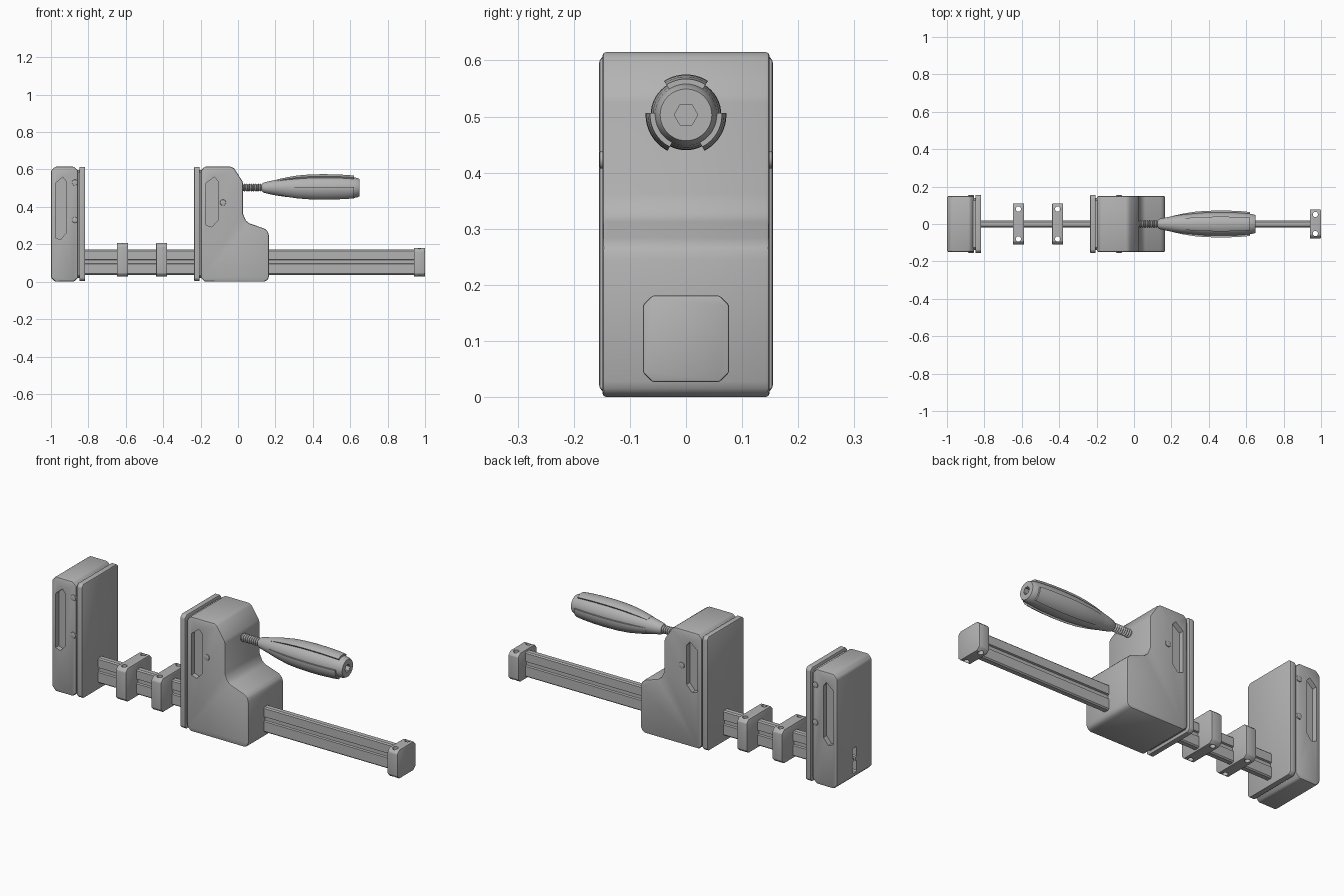
import bpy
import bmesh
from math import sin, cos, pi, radians

if "Cube" in bpy.data.objects:
    bpy.data.objects.remove(bpy.data.objects["Cube"], do_unlink=True)

grey = bpy.data.materials.new("plain grey")
grey.use_nodes = True
tone = (0.45, 0.45, 0.45, 1)
grey.diffuse_color = tone
grey.node_tree.nodes["Principled BSDF"].inputs["Base Color"].default_value = tone


def loft(name, loops):
    """Closed solid through a row of matching vertex loops."""
    bm = bmesh.new()
    rings = [[bm.verts.new(p) for p in loop] for loop in loops]
    count = len(rings[0])
    for a, b in zip(rings, rings[1:]):
        for i in range(count):
            j = (i + 1) % count
            bm.faces.new((a[i], a[j], b[j], b[i]))
    bm.faces.new(rings[0])
    bm.faces.new(rings[-1])
    bmesh.ops.recalc_face_normals(bm, faces=bm.faces)
    mesh = bpy.data.meshes.new(name)
    bm.to_mesh(mesh)
    bm.free()
    mesh.materials.append(grey)
    ob = bpy.data.objects.new(name, mesh)
    bpy.context.collection.objects.link(ob)
    return ob


def prism(name, pts, axis, start, end):
    """Extrude an outline along x, y or z."""
    def place(u, v, d):
        return {"x": (d, u, v), "y": (u, d, v), "z": (u, v, d)}[axis]
    return loft(name, [[place(u, v, d) for u, v in pts] for d in (start, end)])


def circle(u, v, r, n=24):
    return [(u + r * cos(2 * pi * i / n), v + r * sin(2 * pi * i / n)) for i in range(n)]


def chamfered(u0, u1, v0, v1, c):
    return [(u0 + c, v0), (u1 - c, v0), (u1, v0 + c), (u1, v1 - c),
            (u1 - c, v1), (u0 + c, v1), (u0, v1 - c), (u0, v0 + c)]


def select(ob):
    bpy.ops.object.select_all(action="DESELECT")
    ob.select_set(True)
    bpy.context.view_layer.objects.active = ob


def finish(ob, bevel=0, cutters=(), angle=30):
    """Round the edges, cut the openings and shade."""
    select(ob)
    if bevel:
        mod = ob.modifiers.new("edges", "BEVEL")
        mod.width, mod.segments, mod.limit_method = bevel, 2, "ANGLE"
        bpy.ops.object.modifier_apply(modifier=mod.name)
    for cutter in cutters:
        mod = ob.modifiers.new("cut", "BOOLEAN")
        mod.operation, mod.solver, mod.object = "DIFFERENCE", "EXACT", cutter
        bpy.ops.object.modifier_apply(modifier=mod.name)
        bpy.data.objects.remove(cutter, do_unlink=True)
    bpy.ops.object.shade_smooth_by_angle(angle=radians(angle))


# Grooved bar
half, waist = 0.018, 0.009
right_side = [(half - 0.006, 0.037), (half, 0.043), (half, 0.095), (waist, 0.098),
              (waist, 0.117), (half, 0.12), (half, 0.165), (half - 0.006, 0.171)]
bar_outline = right_side + [(-y, z) for y, z in reversed(right_side)]
finish(prism("bar", bar_outline, "x", -0.975, 0.98))


# Side openings, cut in mirrored pairs
def side_windows(x0, x1, z0, z1):
    w = x1 - x0
    shape = [(x0, z0 + 0.01), (x0 + w * 0.5, z0), (x1, z0 + 0.035), (x1, z1 - 0.022),
             (x1 - w * 0.3, z1), (x0, z1 - 0.035)]
    return [prism("window_cutter", shape, "y", s * 0.122, s * 0.2) for s in (-1, 1)]


# Jaw pad, with a thinner spacer behind it
def jaw_face(label, x0, x1, spacer_x0, spacer_x1):
    pad = prism(label + "_pad", chamfered(-0.155, 0.155, 0.003, 0.614, 0.014), "x", x0, x1)
    finish(pad, 0.005)
    spacer = chamfered(-0.138, 0.138, 0.02, 0.597, 0.012)
    finish(prism(label + "_spacer", spacer, "x", spacer_x0, spacer_x1))


def pins(label, x, heights):
    for z in heights:
        for side, s in (("right", -1), ("left", 1)):
            ob = prism(f"{label}_{side}_pin", circle(x, z, 0.016), "y", s * 0.13, s * 0.154)
            finish(ob, 0.003)


# Fixed jaw
fixed = prism("fixed_jaw", chamfered(-1, -0.855, 0, 0.615, 0.022), "y", -0.149, 0.149)
slot = prism("bar_slot_cutter", bar_outline, "x", -1.1, -0.975)
finish(fixed, 0.008, side_windows(-0.977, -0.92, 0.225, 0.56) + [slot])
jaw_face("fixed_jaw", -0.848, -0.817, -0.87, -0.84)
pins("fixed_jaw", -0.872, (0.33, 0.53))

# Sliding jaw
outline = [(-0.198, 0.02), (-0.178, 0), (0.14, 0), (0.158, 0.009), (0.166, 0.028),
           (0.166, 0.245), (0.16, 0.267), (0.142, 0.284), (0.06, 0.312), (0.042, 0.327),
           (0.027, 0.362), (0.027, 0.525), (0.022, 0.54), (-0.02, 0.605), (-0.037, 0.615),
           (-0.178, 0.615), (-0.198, 0.595)]
sliding = prism("sliding_jaw", outline, "y", -0.149, 0.149)
finish(sliding, 0.007, side_windows(-0.172, -0.108, 0.293, 0.56))
jaw_face("sliding_jaw", -0.235, -0.205, -0.215, -0.185)
pins("sliding_jaw", -0.08, (0.423,))


# Drilled blocks on the bar
def block(name, x0, x1, width, z0, z1, hole_y):
    ob = prism(name, chamfered(-width, width, z0, z1, 0.017), "x", x0, x1)
    mid = (x0 + x1) / 2
    holes = [prism("hole_cutter", circle(mid, s * hole_y, 0.014), "z", -0.1, 0.4)
             for s in (-1, 1)]
    finish(ob, 0.004, holes)


block("outer_support_block", -0.648, -0.588, 0.11, 0.027, 0.207, 0.08)
block("inner_support_block", -0.438, -0.379, 0.11, 0.027, 0.207, 0.08)
block("bar_end_stop", 0.94, 1, 0.077, 0.027, 0.181, 0.051)

# Handle and screw share one axis
AXIS = 0.503


def ring(x, r, n):
    return [(x, y, z) for y, z in circle(0, AXIS, r, n)]


def arc(x, r, centre, spread, n):
    angles = [centre + spread * (2 * i / (n - 1) - 1) for i in range(n)]
    return [(x, r * cos(a), AXIS + r * sin(a)) for a in angles]


# Threaded screw
pitch, turns = 0.012, 13
thread = []
for i in range(turns):
    x = 0.005 + i * pitch
    thread += [ring(x, 0.016, 24), ring(x + pitch / 2, 0.022, 24)]
finish(loft("screw", thread), angle=25)

# Handle grip with a hexagonal socket
profile = [(0.132, 0.024), (0.14, 0.028), (0.17, 0.035), (0.21, 0.043), (0.26, 0.05),
           (0.32, 0.056), (0.38, 0.061), (0.45, 0.063), (0.52, 0.062), (0.58, 0.059),
           (0.62, 0.055), (0.64, 0.051), (0.65, 0.046)]
grip = loft("handle_grip", [ring(x, r, 48) for x, r in profile])
socket = prism("socket_cutter", circle(0, AXIS, 0.021, 6), "x", 0.62, 0.7)
finish(grip, 0, [socket])

# Three raised ribs along the grip
for k in range(3):
    centre = pi / 2 + k * 2 * pi / 3
    loops = []
    stations = profile[3:-2]
    for i, (x, r) in enumerate(stations):
        lift = 0.001 if i == 0 else 0.005 if i == 1 else 0.009
        loops.append(arc(x, r + lift, centre, radians(33), 12)
                     + arc(x, r - 0.006, centre, radians(33), 12)[::-1])
    finish(loft(f"handle_rib_{k + 1}", loops))
